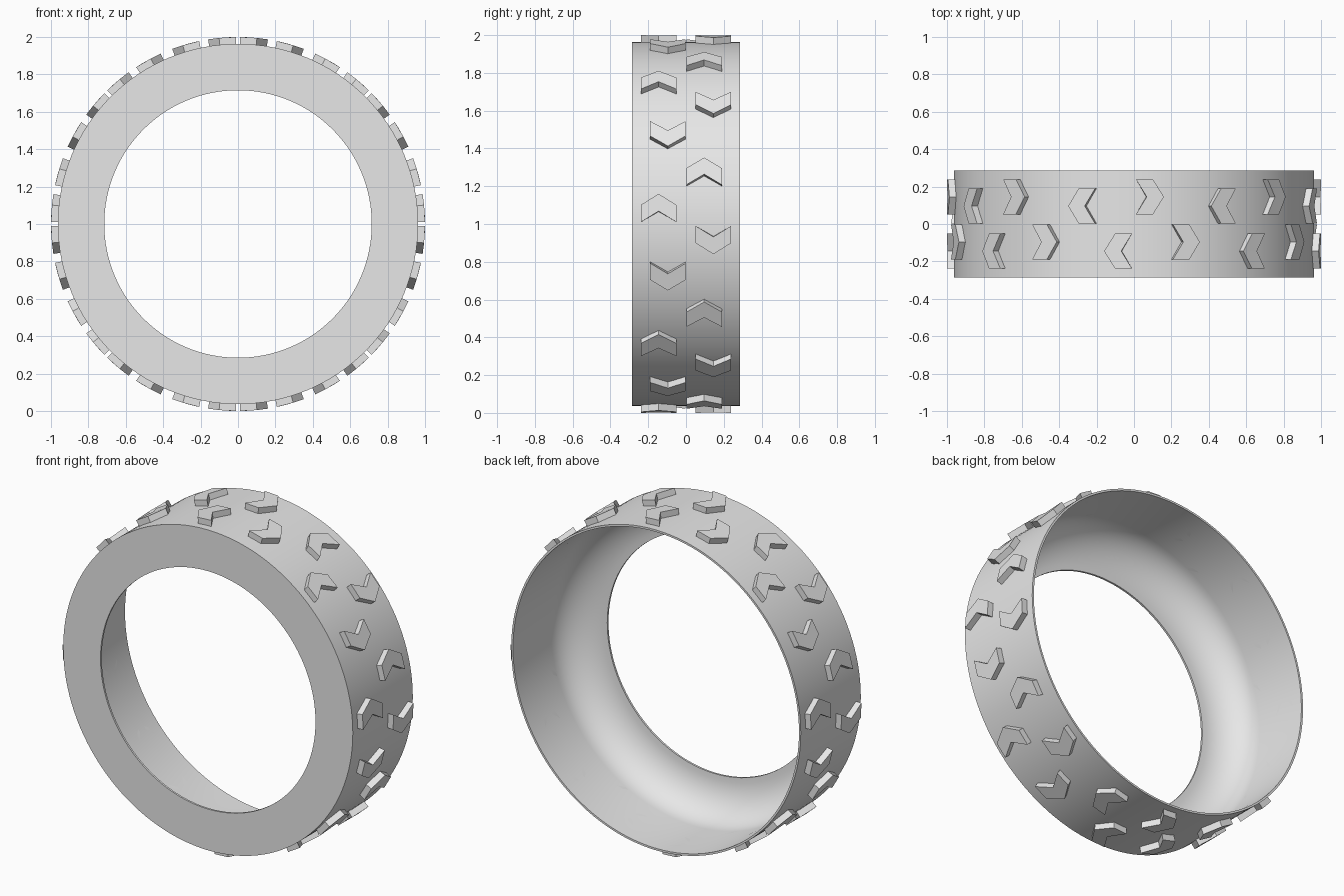
import bpy, bmesh
from math import radians, sin, cos, pi

cube = bpy.data.objects.get("Cube")
if cube:
    bpy.data.objects.remove(cube, do_unlink=True)

CENTRE_Z = 1.0
OUTER, TREAD, HOLE, HALF = 0.963, 1.0, 0.715, 0.285
WALL = 0.012

grey = bpy.data.materials.new("rubber grey")
grey.use_nodes = True
grey.diffuse_color = (0.8, 0.8, 0.8, 1)
grey.node_tree.nodes["Principled BSDF"].inputs["Base Color"].default_value = (0.8, 0.8, 0.8, 1)


def polar(r, angle, y):
    return (r * cos(angle), y, CENTRE_Z + r * sin(angle))


def finish(bm, name, smooth=False):
    bmesh.ops.recalc_face_normals(bm, faces=bm.faces)
    mesh = bpy.data.meshes.new(name)
    bm.to_mesh(mesh)
    bm.free()
    mesh.materials.append(grey)
    obj = bpy.data.objects.new(name, mesh)
    bpy.context.collection.objects.link(obj)
    if smooth:
        bpy.ops.object.select_all(action='DESELECT')
        obj.select_set(True)
        bpy.context.view_layer.objects.active = obj
        bpy.ops.object.shade_smooth_by_angle(angle=radians(35))
    return obj


# Tyre shell: flat front, open back, rounded inside
inner = OUTER - WALL
bend_y, front_y = -0.07, -HALF + WALL
profile = [(HOLE, -HALF), (OUTER, -HALF), (OUTER, HALF), (inner, HALF)]
STEPS = 12
for i in range(STEPS + 1):
    t = i / STEPS * pi / 2
    profile.append((HOLE + (inner - HOLE) * cos(t), bend_y + (front_y - bend_y) * sin(t)))

bm = bmesh.new()
SEGMENTS = 128
rings = [[bm.verts.new(polar(r, 2 * pi * s / SEGMENTS, y)) for r, y in profile]
         for s in range(SEGMENTS)]
for s in range(SEGMENTS):
    a, b = rings[s], rings[(s + 1) % SEGMENTS]
    for i in range(len(profile)):
        j = (i + 1) % len(profile)
        bm.faces.new((a[i], a[j], b[j], b[i]))
finish(bm, "tyre_shell", smooth=True)


# Chevron tread blocks: tip angle and direction of the legs, in degrees
def chevron(bm, y, tip, legs):
    half = 0.094
    outline = [(0, 0), (half, 3.4), (half, 8.6), (0, 5.3), (-half, 8.6), (-half, 3.4)]
    low, high = [[bm.verts.new(polar(r, radians(tip + legs * a), y + dy)) for dy, a in outline]
                 for r in (OUTER - 0.01, TREAD)]
    for ring in (low, high):
        bm.faces.new(ring[0:4])
        bm.faces.new((ring[0], ring[3], ring[4], ring[5]))
    for i in range(6):
        j = (i + 1) % 6
        bm.faces.new((low[i], low[j], high[j], high[i]))


# The back row is the front row turned half round about the x axis
for name, side in (("front_tread_row", 1), ("back_tread_row", -1)):
    bm = bmesh.new()
    for k in range(8):
        chevron(bm, -0.145 * side, side * (9.2 + 45 * k), -side)
        chevron(bm, -0.096 * side, side * (24.4 + 45 * k), side)
    finish(bm, name)
